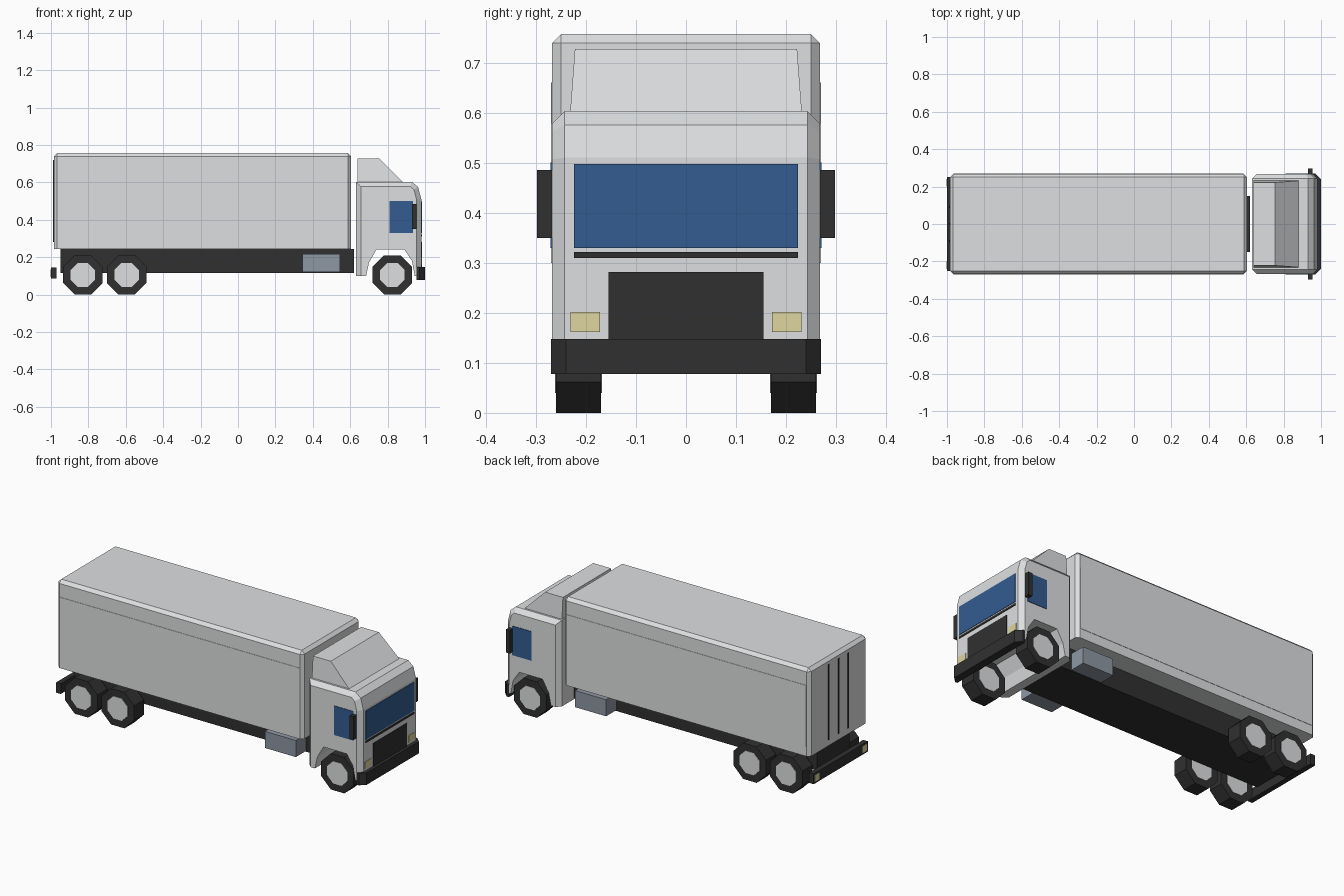
import bpy, bmesh, math
from mathutils import Matrix

if "Cube" in bpy.data.objects:
    bpy.data.objects.remove(bpy.data.objects["Cube"])


def material(name, rgb):
    m = bpy.data.materials.new(name)
    m.use_nodes = True
    m.diffuse_color = (*rgb, 1)
    m.node_tree.nodes["Principled BSDF"].inputs["Base Color"].default_value = (*rgb, 1)
    return m


PAINT = material("pale grey paint", (0.73, 0.74, 0.75))
BLACK = material("black plastic", (0.03, 0.03, 0.03))
GLASS = material("blue glass", (0.032, 0.107, 0.28))
LAMP = material("pale yellow lamp", (0.74, 0.67, 0.35))
STEEL = material("tank steel", (0.27, 0.31, 0.37))


def finish(bm, name, mat):
    bmesh.ops.recalc_face_normals(bm, faces=bm.faces)
    me = bpy.data.meshes.new(name)
    bm.to_mesh(me)
    bm.free()
    me.materials.append(mat)
    ob = bpy.data.objects.new(name, me)
    bpy.context.collection.objects.link(ob)
    return ob


def bevel(bm, size, rule):
    edges = [e for e in bm.edges if rule(*(v.co for v in e.verts))]
    bmesh.ops.bevel(bm, geom=edges, offset=size, segments=1, affect='EDGES')


def box(name, mat, xs, ys, zs, size=0, rule=None):
    bm = bmesh.new()
    bmesh.ops.create_cube(bm, size=1)
    for v in bm.verts:
        v.co = [r[0] if c < 0 else r[1] for c, r in zip(v.co, (xs, ys, zs))]
    if rule:
        bevel(bm, size, rule)
    return finish(bm, name, mat)


def extrusion(points, half):
    # Side profile in x and z, extruded across y
    bm = bmesh.new()
    face = bm.faces.new([bm.verts.new((x, -half, z)) for x, z in points])
    new = bmesh.ops.extrude_face_region(bm, geom=[face])["geom"]
    for v in new:
        if isinstance(v, bmesh.types.BMVert):
            v.co.y = half
    return bm


def drum(name, mat, x, y, z, apothem, width):
    bm = bmesh.new()
    r = apothem / math.cos(math.pi / 8)
    turn = (Matrix.Translation((x, y, z)) @ Matrix.Rotation(math.pi / 2, 4, 'X')
            @ Matrix.Rotation(math.pi / 8, 4, 'Z'))
    bmesh.ops.create_cone(bm, cap_ends=True, segments=8, radius1=r, radius2=r,
                          depth=width, matrix=turn)
    finish(bm, name, mat)


# Cargo box, chamfered everywhere but the floor
box("cargo_box", PAINT, (-0.985, 0.605), (-0.268, 0.268), (0.245, 0.757), 0.018,
    lambda a, b: max(a.z, b.z) > 0.7)
for y, label in ((0, "middle"), (-0.09, "near"), (0.09, "far")):
    box("door_seam_" + label, BLACK, (-0.988, -0.98), (y - 0.005, y + 0.005), (0.28, 0.72))

# Chassis and rear bumper
box("chassis", BLACK, (-0.95, 0.62), (-0.15, 0.15), (0.115, 0.245))
box("rear_bumper", BLACK, (-1.0, -0.97), (-0.25, 0.25), (0.085, 0.145))

# Cab with the wheel arch cut through
cab = extrusion([(0.632, 0.1), (0.685, 0.1), (0.7, 0.17), (0.74, 0.24), (0.89, 0.24),
                 (0.93, 0.18), (0.945, 0.1), (0.98, 0.1), (0.98, 0.51), (0.963, 0.575),
                 (0.93, 0.603), (0.632, 0.603)], 0.268)
bevel(cab, 0.025, lambda a, b: a.y == b.y and max(a.z, b.z) > 0.4)
finish(cab, "cab", PAINT)

# Roof fairing, narrowing upward
fairing = extrusion([(0.64, 0.595), (0.64, 0.727), (0.755, 0.727), (0.888, 0.595)], 0.232)
for v in fairing.verts:
    if v.co.z > 0.7:
        v.co.y *= 0.957
finish(fairing, "roof_fairing", PAINT)

# Nose details
NOSE = (0.975, 0.983)
box("windscreen", GLASS, NOSE, (-0.224, 0.224), (0.33, 0.497))
box("wiper_strip", BLACK, NOSE, (-0.224, 0.224), (0.31, 0.322))
box("grille", BLACK, NOSE, (-0.155, 0.155), (0.14, 0.282))
box("front_bumper", BLACK, (0.955, 1.0), (-0.27, 0.27), (0.078, 0.148), 0.03,
    lambda a, b: a.x > 0.99 and b.x > 0.99 and a.y == b.y)

# Parts repeated on both long sides
for s, label in ((-1, "near"), (1, "far")):
    def side(a, b):
        return sorted((s * a, s * b))

    box("headlight_" + label, LAMP, NOSE, side(0.172, 0.231), (0.162, 0.202))
    box("tail_light_" + label, LAMP, (-1.002, -0.995), side(0.2, 0.24), (0.095, 0.135))
    box("side_window_" + label, GLASS, (0.81, 0.935), side(0.263, 0.271), (0.33, 0.5))
    box("mirror_" + label, BLACK, (0.93, 0.955), side(0.26, 0.298), (0.35, 0.485))
    box("fuel_tank_" + label, STEEL, (0.345, 0.545), side(0.15, 0.245), (0.12, 0.217))
    box("side_panel_" + label, PAINT, (-0.965, 0.585), side(0.265, 0.27), (0.3, 0.66))
    for x, axle in ((0.825, "front"), (-0.595, "middle"), (-0.83, "rear")):
        drum(f"tyre_{axle}_{label}", BLACK, x, s * 0.215, 0.105, 0.105, 0.09)
        drum(f"hub_{axle}_{label}", PAINT, x, s * 0.215, 0.105, 0.065, 0.094)
